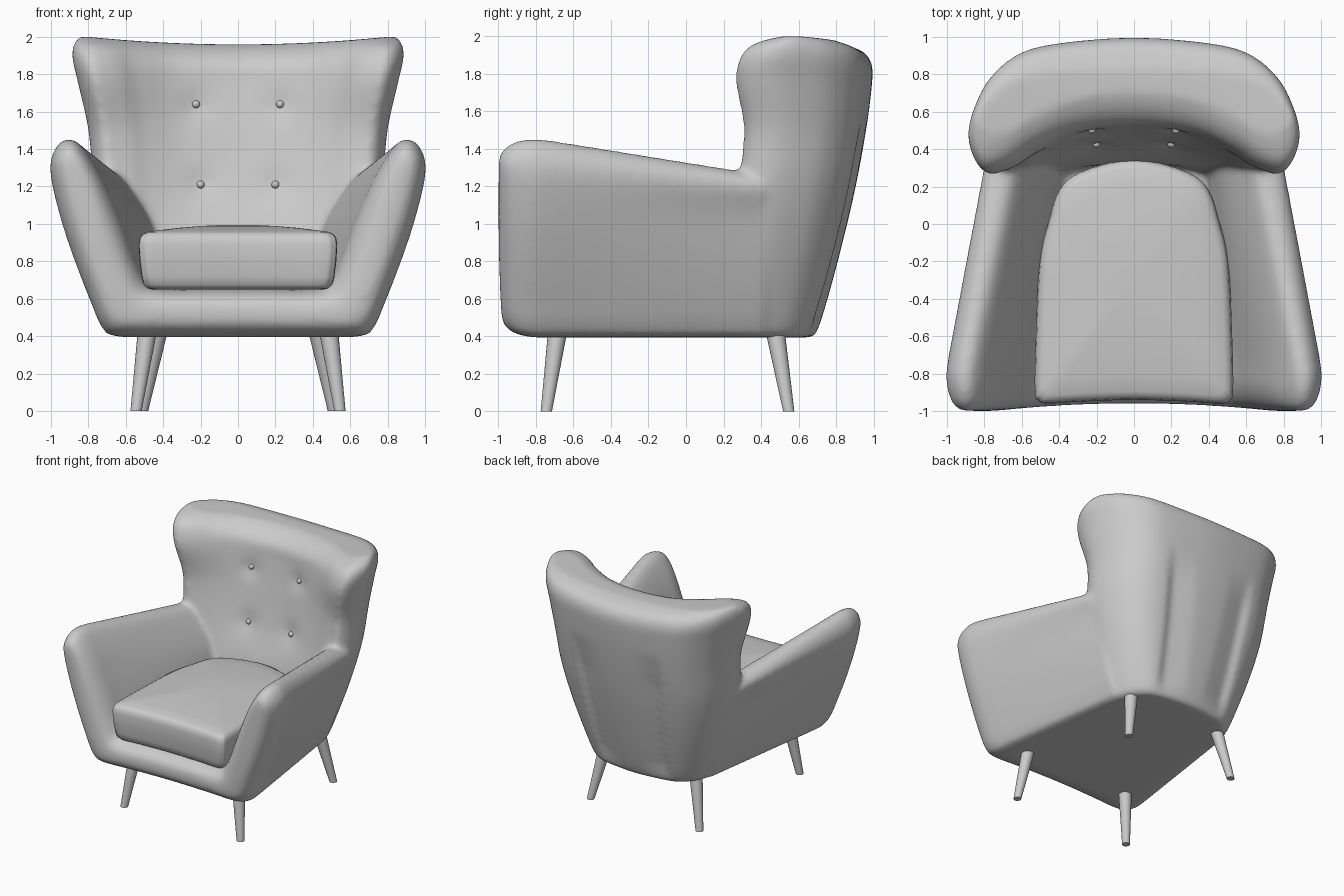
import bpy, bmesh, math
from mathutils import Vector
from mathutils.bvhtree import BVHTree

cube = bpy.data.objects.get("Cube")
if cube:
    bpy.data.objects.remove(cube)

fabric = bpy.data.materials.new("light_grey")
fabric.use_nodes = True
fabric.diffuse_color = (0.6, 0.6, 0.6, 1)
fabric.node_tree.nodes["Principled BSDF"].inputs["Base Color"].default_value = (0.6, 0.6, 0.6, 1)


def spline(points, steps, closed=False):
    """Smooth curve through points of any dimension."""
    n = len(points)
    pick = (lambda i: points[i % n]) if closed else (lambda i: points[max(0, min(n - 1, i))])
    out = []
    for i in range(n if closed else n - 1):
        a, b, c, d = (pick(i + k) for k in (-1, 0, 1, 2))
        for s in range(steps):
            t = s / steps
            out.append([0.5 * (2 * q + (r - p) * t + (2 * p - 5 * q + 4 * r - w) * t * t
                               + (3 * q - p - 3 * r + w) * t ** 3)
                        for p, q, r, w in zip(a, b, c, d)])
    if not closed:
        out.append(list(points[-1]))
    return out


def mirrored(half):
    """Closed ring from a half that starts and ends on x = 0."""
    return list(half) + [(-x, v) for x, v in half[-2:0:-1]]


def pinch(ring, s):
    """Draw a closed ring toward the midline between its outer and inner sides."""
    n = len(ring)
    q, tip = n // 4, 7
    out = []
    for i, (x, y) in enumerate(ring):
        k = min(i, n - i)
        k = q + tip if q <= k < q + tip else q - tip if q - tip < k < q else k
        a, b = ring[k], ring[n // 2 - k]
        mx, my = (a[0] + b[0]) / 2, (a[1] + b[1]) / 2
        if i > n // 2:
            mx = -mx
        out.append((x + (mx - x) * s, y + (my - y) * s))
    return out


def loft(bm, rings):
    """Skin closed rings and cap both ends with strips from side to side."""
    rows = [[bm.verts.new(p) for p in ring] for ring in rings]
    n = len(rows[0])
    for a, b in zip(rows, rows[1:]):
        for i in range(n):
            j = (i + 1) % n
            bm.faces.new((a[i], a[j], b[j], b[i]))
    for row in (rows[0], rows[-1]):
        for i in range(-n // 4, n // 4):
            corners = [row[k % n] for k in (i, i + 1, n // 2 - i - 1, n // 2 - i)]
            bm.faces.new(list(dict.fromkeys(corners)))


def finish(name, bm):
    bmesh.ops.recalc_face_normals(bm, faces=bm.faces)
    mesh = bpy.data.meshes.new(name)
    bm.to_mesh(mesh)
    bm.free()
    mesh.materials.append(fabric)
    mesh.shade_smooth()
    obj = bpy.data.objects.new(name, mesh)
    bpy.context.collection.objects.link(obj)
    return obj


BUTTONS = [(0.225, 1.64), (0.2, 1.21)]

# Arms and seat base: one U-shaped profile lofted from front to rear
front = [(0, .395), (.4, .395), (.66, .4), (.73, .45), (.795, .6), (.88, .82), (.955, 1.05),
         (1.005, 1.28), (.98, 1.4), (.915, 1.455), (.84, 1.42), (.74, 1.27), (.66, 1.1), (.6, .95),
         (.54, .79), (.47, .67), (.35, .65), (.2, .65), (0, .65)]
rear = [(0, .395), (.3, .395), (.5, .4), (.55, .45), (.61, .6), (.675, .82), (.73, 1.05),
        (.775, 1.18), (.755, 1.23), (.69, 1.255), (.61, 1.24), (.54, 1.16), (.47, 1.06), (.42, .95),
        (.38, .79), (.36, .68), (.25, .65), (.15, .65), (0, .65)]
stations = [(-1 + .2 * (1 - math.cos(a)), 1 - math.sin(a) ** .7)
            for a in (math.radians(d) for d in (1, 4, 8, 13, 20, 30, 40, 50, 60, 70, 80, 90))]
stations += [(-.8 + 1.22 * k / 12, 0) for k in range(1, 13)]
rings = []
for y, s in stations:
    t = max(0, (y + .78) / 1.23)
    half = [(a + (c - a) * t, b + (e - b) * t) for (a, b), (c, e) in zip(front, rear)]
    ring = pinch(spline(mirrored(half), 4, True), s)
    bow = .04 * (1 - t)
    rings.append([(x, y + bow * max(0, 1 - (x / .75) ** 2), z) for x, z in ring])
bm = bmesh.new()
loft(bm, rings)

# Winged back: crescent sections by height (z, half width, rear y, wing front y, inner centre y)
heights = [(.395, .51, .67, .2, .3), (.43, .55, .7, .2, .3), (.6, .61, .755, .22, .32),
           (.9, .7, .835, .26, .33), (1.2, .77, .905, .28, .42), (1.5, .8, .96, .31, .48),
           (1.75, .855, .99, .27, .52), (1.88, .885, .992, .285, .54), (1.96, .88, .945, .35, .61),
           (2.005, .845, .83, .48, .7)]
outer = [(0, 1), (.45, .96), (.7, .88), (.87, .7), (.96, .48), (1, .27), (.97, .1), (.9, 0), (.81, .02)]
inner = [(.72, .2), (.6, .48), (.35, .86), (0, 1)]
rings = []
for z, w, b, f, c in spline(heights, 8):
    half = [(x * w, f + (b - f) * v) for x, v in outer]
    half += [(x * w, f + (c - f) * v) for x, v in inner]
    fade = max(0, min(1, (z - .4) / .15, (1.6 - z) / .3))
    crease = .3 + .08 * (z - .4)
    ring = []
    for x, y in spline(mirrored(half), 14, True):
        if y > (b + c) / 2:
            # pleats in the rear panel
            gap = crease - abs(x)
            rise = max(0, min(1, (gap + .03) / .06))
            y -= .035 * fade * rise * max(0, min(1, 1 - gap / .22))
        else:
            # tufting dimples around the buttons
            for bx, bz in BUTTONS:
                y += .02 * math.exp(-((abs(x) - bx) ** 2 + (z - bz) ** 2) / .006)
        sag = .045 * max(0, 1 - (x / .85) ** 2) * max(0, z - 1.5) / .5
        ring.append((x, y, z - sag))
    rings.append(ring)
loft(bm, rings)

# Fuse the padding into one soft upholstered shell
shell = finish("upholstered_shell", bm)
fuse = shell.modifiers.new("fuse", 'REMESH')
fuse.mode = 'VOXEL'
fuse.voxel_size = .018
fuse.use_smooth_shade = True
soften = shell.modifiers.new("soften", 'SMOOTH')
soften.factor = .5
soften.iterations = 14

# Seat cushion with rounded edges and a crowned top
outline = mirrored([(0, -.94), (.3, -.95), (.46, -.96), (.51, -.945), (.53, -.89), (.525, -.6),
                    (.505, -.2), (.46, 0), (.4, .18), (.28, .28), (0, .345)])
outline = spline(outline, 5, True)
layers = [(.65, .07), (.655, .045), (.675, .025), (.72, .015), (.8, .005), (.89, 0),
          (.925, .006), (.945, .02), (.957, .045)]
layers = [(z, 1 - d / .52, 1 - d / .65) for z, d in layers]
z, sx, sy = layers[-1]
layers += [(z + .038 * (1 - s * s), sx * s, sy * s) for s in (.85, .65, .4, .2, .03)]
bm = bmesh.new()
loft(bm, [[(x * sx, -.3 + (y + .3) * sy, z) for x, y in outline] for z, sx, sy in layers])
finish("seat_cushion", bm)

# Back buttons, set on the padded surface
tree = BVHTree.FromObject(shell, bpy.context.evaluated_depsgraph_get())
for bx, bz in BUTTONS:
    for side in (-1, 1):
        hit = tree.ray_cast(Vector((side * bx, -.2, bz)), Vector((0, 1, 0)))[0]
        bm = bmesh.new()
        bmesh.ops.create_uvsphere(bm, u_segments=16, v_segments=10, radius=.021)
        button = finish("back_button", bm)
        button.location = hit or Vector((side * bx, .45, bz))

# Tapered splayed legs (top centre, foot centre)
for name, top, foot in [("front_leg", (.48, -.68, .46), (.545, -.745, 0)),
                        ("rear_leg", (.42, .47, .46), (.51, .548, 0))]:
    for side in (-1, 1):
        bm = bmesh.new()
        rings = []
        for (cx, cy, cz), r in ((foot, .03), (top, .053)):
            rings.append([(side * cx + r * math.cos(a), cy + r * math.sin(a), cz)
                          for a in (k * math.tau / 20 for k in range(20))])
        loft(bm, rings)
        leg = finish(name, bm)
        bpy.ops.object.select_all(action='DESELECT')
        leg.select_set(True)
        bpy.context.view_layer.objects.active = leg
        bpy.ops.object.shade_smooth_by_angle()
